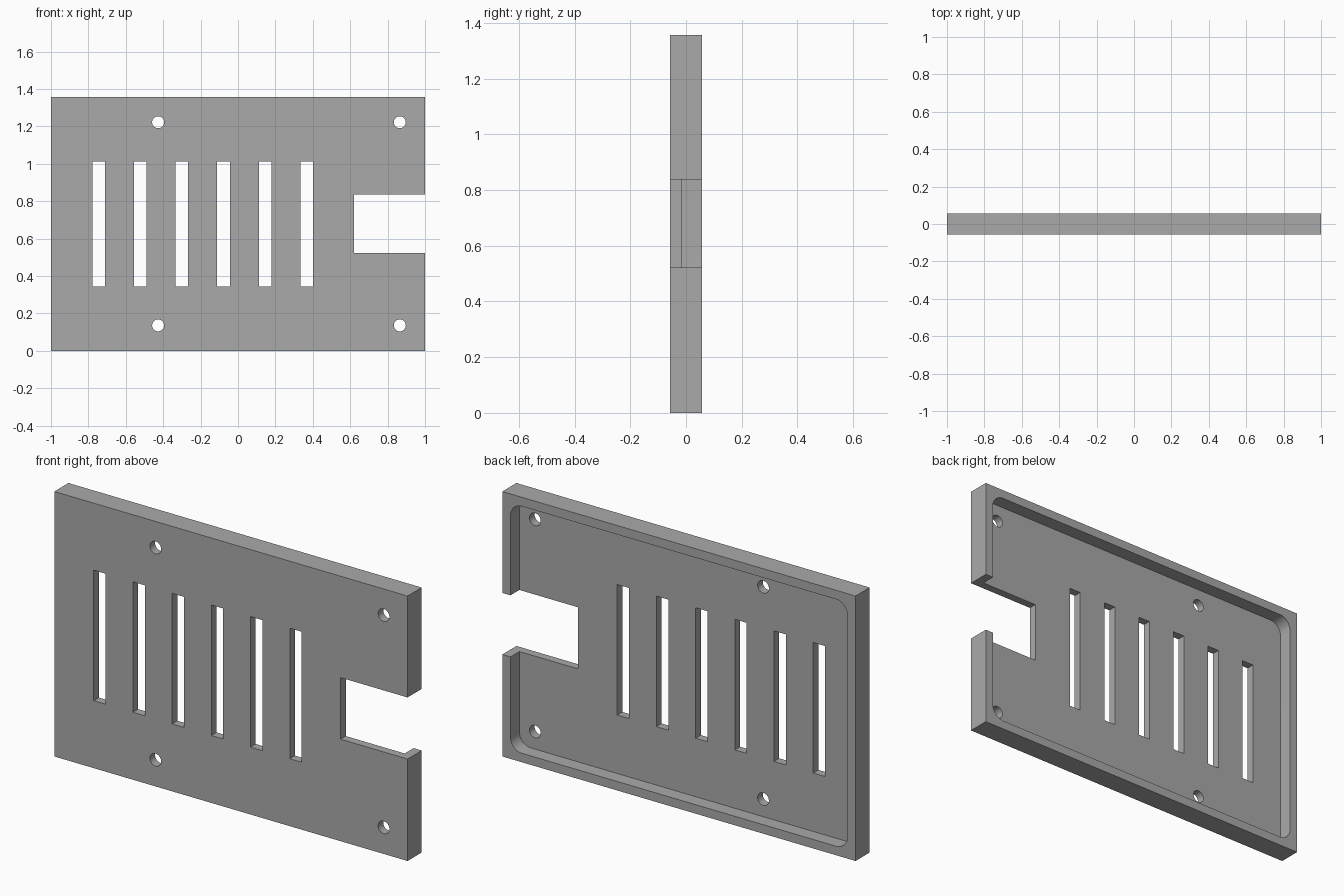
import bpy
import bmesh
from math import radians
from mathutils import Matrix, Vector

if "Cube" in bpy.data.objects:
    bpy.data.objects.remove(bpy.data.objects["Cube"])

HEIGHT, HALF_DEPTH = 1.356, 0.057
FLOOR_Y = -0.015
WALL, CORNER = 0.046, 0.065

grey = bpy.data.materials.new("plain grey")
grey.use_nodes = True
colour = (0.4, 0.4, 0.4, 1)
grey.diffuse_color = colour
grey.node_tree.nodes["Principled BSDF"].inputs["Base Color"].default_value = colour


def add_box(bm, x0, x1, y0, y1, z0, z1):
    """Add a box between two corners."""
    low, high = Vector((x0, y0, z0)), Vector((x1, y1, z1))
    place = Matrix.Translation((low + high) / 2) @ Matrix.Diagonal((*(high - low), 1))
    return bmesh.ops.create_cube(bm, size=1, matrix=place)["verts"]


def make_object(name, bm):
    mesh = bpy.data.meshes.new(name)
    bm.to_mesh(mesh)
    bm.free()
    mesh.materials.append(grey)
    obj = bpy.data.objects.new(name, mesh)
    bpy.context.collection.objects.link(obj)
    return obj


# Solid cover plate
bm = bmesh.new()
add_box(bm, -1, 1, -HALF_DEPTH, HALF_DEPTH, 0, HEIGHT)
plate = make_object("cover_plate", bm)

# Rounded recess in the back
bm = bmesh.new()
add_box(bm, -1 + WALL, 1 - WALL, FLOOR_Y, 0.2, WALL, HEIGHT - WALL)
upright = [e for e in bm.edges
           if abs((e.verts[0].co - e.verts[1].co).normalized().y) > 0.9]
bmesh.ops.bevel(bm, geom=upright, offset=CORNER, offset_type='OFFSET',
                segments=8, profile=0.5, affect='EDGES')
recess = make_object("recess_cutter", bm)

# Vent slots, side notch and screw holes
bm = bmesh.new()
for i in range(6):
    x = -0.777 + i * 0.222
    add_box(bm, x, x + 0.067, -0.3, 0.3, 0.345, 1.013)
add_box(bm, 0.621, 1.2, -0.3, 0.3, 0.522, 0.837)
for x in (-0.427, 0.865):
    for z in (0.136, 1.222):
        bmesh.ops.create_cone(
            bm, cap_ends=True, segments=32, radius1=0.032, radius2=0.032, depth=0.6,
            matrix=Matrix.Translation((x, 0, z)) @ Matrix.Rotation(radians(90), 4, 'X'))
openings = make_object("openings_cutter", bm)

# Cut the plate, then drop the cutters
bpy.ops.object.select_all(action='DESELECT')
bpy.context.view_layer.objects.active = plate
plate.select_set(True)
for cutter in (recess, openings):
    cutter.hide_render = True
    cut = plate.modifiers.new(cutter.name, 'BOOLEAN')
    cut.operation = 'DIFFERENCE'
    cut.solver = 'EXACT'
    cut.object = cutter
    bpy.ops.object.modifier_apply(modifier=cut.name)
    bpy.data.objects.remove(cutter)

bpy.ops.object.shade_smooth_by_angle(angle=radians(30))
